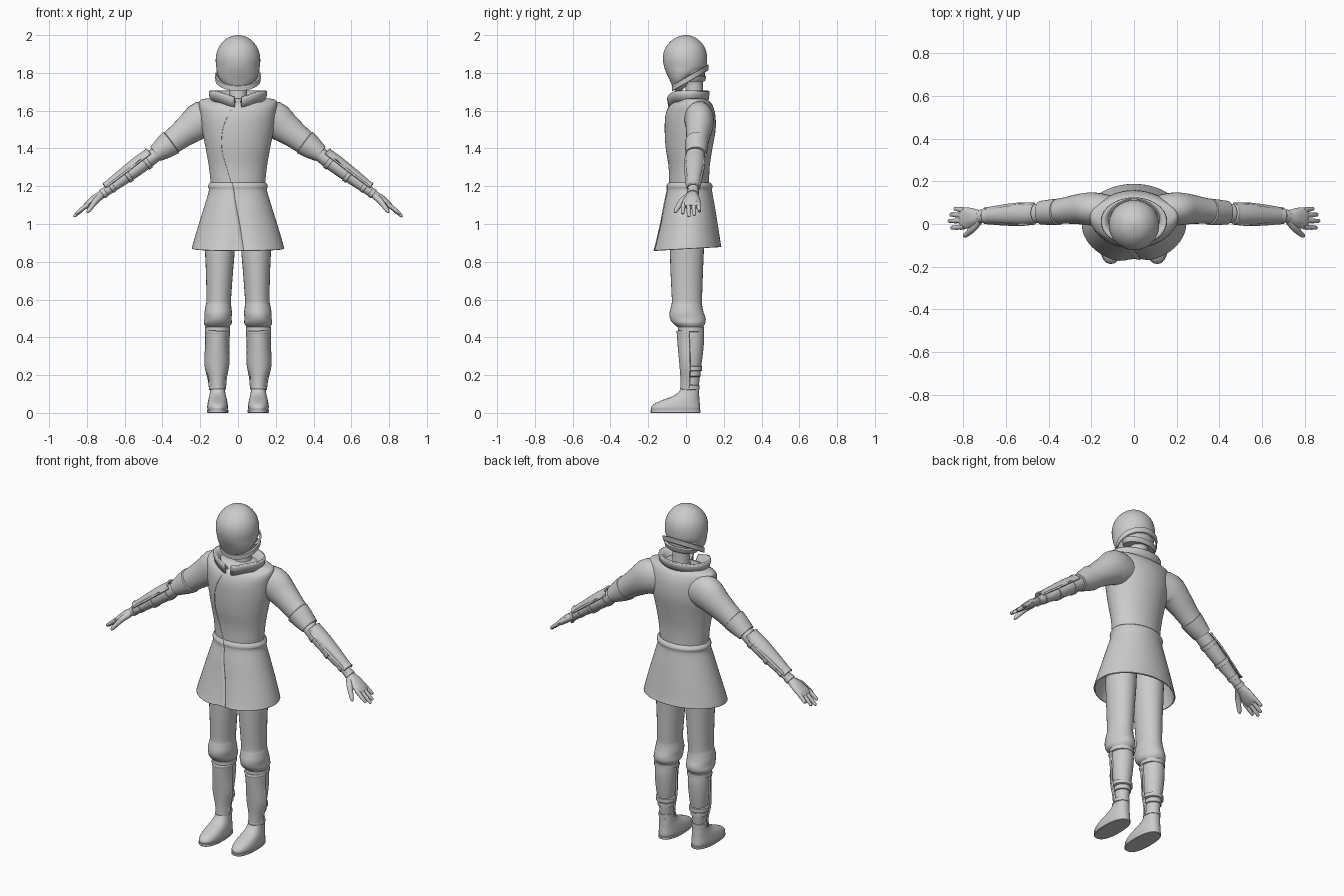
import bpy, bmesh, math
from mathutils import Vector

PI, TAU = math.pi, math.tau
grey = bpy.data.materials.new("plain grey")
grey.diffuse_color = (0.6, 0.6, 0.6, 1)


def skin(name, rings, wrap=True, cap=True, mirror=False, thick=0, panel=0, angle=40):
    """Join rings of points into a surface."""
    bm = bmesh.new()
    vs = [[bm.verts.new(p) for p in r] for r in rings]
    n = len(vs[0])
    faces = []
    for a, b in zip(vs, vs[1:]):
        for i in range(n if wrap else n - 1):
            j = (i + 1) % n
            faces.append(bm.faces.new((a[i], a[j], b[j], b[i])))
    if wrap and cap:
        bm.faces.new(vs[0][::-1])
        bm.faces.new(vs[-1])
        bmesh.ops.recalc_face_normals(bm, faces=bm.faces[:])
    if panel:
        bm.normal_update()
        bmesh.ops.inset_region(bm, faces=faces, thickness=panel, depth=-0.005, use_boundary=True)
    me = bpy.data.meshes.new(name)
    bm.to_mesh(me)
    bm.free()
    ob = bpy.data.objects.new(name, me)
    bpy.context.collection.objects.link(ob)
    me.materials.append(grey)
    bpy.ops.object.select_all(action='DESELECT')
    bpy.context.view_layer.objects.active = ob
    ob.select_set(True)
    bpy.ops.object.shade_smooth_by_angle(angle=math.radians(angle))
    if thick:
        m = ob.modifiers.new("thickness", 'SOLIDIFY')
        m.thickness, m.offset = thick, 0
    if mirror:
        ob.modifiers.new("mirror", 'MIRROR')
    return ob


def smooth(rows, k=4):
    """Add in-between rows on a soft curve through the given rows."""
    out = []
    for i in range(len(rows) - 1):
        p = [rows[max(0, min(len(rows) - 1, i + d))] for d in (-1, 0, 1, 2)]
        for s in range(k):
            t = s / k
            out.append([b + 0.5 * t * (c - a + t * (2 * a - 5 * b + 4 * c - d + t * (3 * (b - c) + d - a)))
                        for a, b, c, d in zip(*p)])
    return out + [list(rows[-1])]


def layers(name, rows, n=40, power=1.0, k=4, **kw):
    """Stack flat ovals: each row is z, centre x, half width, front y, back y."""
    rings = []
    for z, cx, rx, y0, y1 in smooth(rows, k):
        ring = []
        for i in range(n):
            a = TAU * i / n
            s, c = math.sin(a), math.cos(a)
            s = math.copysign(abs(s) ** power, s)
            c = math.copysign(abs(c) ** power, c)
            ring.append((cx + rx * s, (y0 + y1) / 2 - (y1 - y0) / 2 * c, z))
        rings.append(ring)
    return skin(name, rings, **kw)


def tube(name, rows, n=20, arc=None, k=3, **kw):
    """Sweep an oval along a path: each row is x, y, z, radius in y, radius across."""
    rows = smooth(rows, k)
    pts = [Vector(r[:3]) for r in rows]
    a0, a1 = arc or (0, TAU)
    rings = []
    for i, r in enumerate(rows):
        t = (pts[min(i + 1, len(pts) - 1)] - pts[max(i - 1, 0)]).normalized()
        u = Vector((0, 1, 0))
        u = (u - t * u.dot(t)).normalized()
        v = t.cross(u)
        m = n if not arc else n - 1
        rings.append([pts[i] + u * r[3] * math.cos(a0 + (a1 - a0) * j / m)
                      + v * r[4] * math.sin(a0 + (a1 - a0) * j / m) for j in range(n)])
    return skin(name, rings, wrap=not arc, **kw)


def wrapped(name, rows, n=64, lap=0.0, step=0.03, **kw):
    """Overlapping garment: z, half width, front y, back y, x of the front edge."""
    rings = []
    for z, rx, y0, y1, sx in smooth(rows):
        s = math.asin(max(-1, min(1, sx / rx)))
        ring = []
        for i in range(n):
            f = i / (n - 1)
            a = s - lap + f * (TAU + lap)
            g = 1 + step * max(0, f - 0.75) * 4
            ry, dep = (y1 - y0) / 2, max(0, 1.2 - z) / 0.33
            x = rx * g * math.sin(a)
            y = (y0 + y1) / 2 - ry * g * math.cos(a)
            if y < 0:   # soft hollow between the front folds
                y += 0.02 * dep * math.exp(-(x / 0.05) ** 2)
            ring.append((x, y, z + 0.02 * dep * (y - 0.0)  / 0.36))
        rings.append(ring)
    return skin(name, rings, **kw)


# Coat
wrapped("coat_body", [(1.175, .138, -.085, .12, -.02), (1.2, .142, -.09, .122, -.03),
                      (1.3, .153, -.092, .125, -.06), (1.4, .17, -.107, .14, -.085),
                      (1.5, .19, -.113, .157, -.08), (1.58, .2, -.108, .155, -.05),
                      (1.63, .207, -.085, .14, -.02), (1.655, .2, -.045, .12, 0),
                      (1.664, .17, -.03, .10, 0)], step=.015)
wrapped("coat_skirt", [(1.218, .143, -.088, .125, -.03), (1.2, .154, -.098, .137, -.025),
                       (1.175, .15, -.098, .134, -.02), (1.1, .172, -.118, .147, -.01),
                       (1.0, .203, -.14, .163, .01), (.9, .233, -.165, .178, .025),
                       (.868, .241, -.175, .184, .03)], lap=.3, wrap=False, thick=.008)
# Sleeves with turned-back cuffs
tube("sleeve", [(.12, .06, 1.555, .075, .09), (.19, .07, 1.55, .078, .1), (.25, .07, 1.51, .072, .083),
                (.31, .064, 1.465, .063, .07), (.375, .058, 1.415, .056, .062)], n=28, mirror=True)
tube("sleeve_cuff", [(.348, .057, 1.436, .052, .058), (.355, .057, 1.431, .062, .07),
                     (.39, .055, 1.405, .06, .062), (.437, .053, 1.371, .055, .046),
                     (.434, .053, 1.373, .045, .037)], n=28, k=1, mirror=True)

# Stand-up collar, open at the front
rim = []
for dr, z in ((-.012, 1.63), (.0, 1.655), (.018, 1.68), (.038, 1.703)):
    ring = []
    for i in range(41):
        a = -PI / 2 + .12 + (TAU - .24) * i / 40
        dip = max(0, -math.sin(a)) ** 6 * .032
        ring.append(((.112 + dr) * math.cos(a), .012 + (.078 + dr * .8) * math.sin(a), z - dip))
    rim.append(ring)
skin("collar", rim, wrap=False, thick=.01)
# Folded outer collar
skin("collar_fold", [[(p[0] * s, .012 + (p[1] - .012) * s, p[2] + h) for p in rim[3]]
                     for s, h in ((1, 0), (1.015, -.012), (.95, -.055))], wrap=False, thick=.006)

# Head, neck and closed face helmet
layers("neck", [(1.62, 0, .052, -.01, .098), (1.72, 0, .048, -.002, .09), (1.76, 0, .055, -.01, .09),
                (1.79, 0, .095, -.04, .1), (1.83, 0, .1, -.06, .1)], n=28)
layers("helmet", [(1.705, 0, .022, -.058, -.025), (1.73, 0, .062, -.072, .0), (1.765, 0, .094, -.088, .03),
                  (1.8, 0, .11, -.104, .078), (1.83, 0, .115, -.115, .107), (1.87, 0, .118, -.122, .112),
                  (1.91, 0, .112, -.118, .108), (1.945, 0, .096, -.101, .093), (1.975, 0, .069, -.072, .066),
                  (1.992, 0, .04, -.04, .038), (2.0, 0, .008, -.01, .01)], n=48)
band = []
for s, h in ((.98, -.02), (1.03, -.018), (1.05, .01), (.98, .012)):
    band.append([(.116 * s * math.cos(TAU * i / 48),
                  .022 + .093 * s * math.sin(TAU * i / 48),
                  1.765 + .58 * (.022 + .093 * s * math.sin(TAU * i / 48)) + h) for i in range(48)])
skin("helmet_jaw_band", band, cap=False)
layers("helmet_back_strap", [(1.755, 0, .095, -.02, .098), (1.76, 0, .1, -.02, .103),
                             (1.782, 0, .106, -.02, .106), (1.786, 0, .1, -.02, .1)], k=1)

# Forearms
A, D = Vector((.43, .05, 1.372)), Vector((.28, -.013, -.208))


def on_arm(f, ry, rv, lift=0):
    p = A + D * f + Vector((.6, 0, .8)) * lift
    return (*p, ry, rv)


tube("forearm", [on_arm(-.1, .042, .036), on_arm(.2, .046, .04), on_arm(.5, .042, .037),
                 on_arm(.8, .031, .029), on_arm(1.02, .026, .023)], mirror=True)
tube("forearm_guard", [on_arm(.08, .05, .047, .008), on_arm(.3, .054, .05, .007), on_arm(.6, .048, .046, .006),
                       on_arm(.93, .036, .036, .008)], arc=(PI / 2 - 1.35, PI / 2 + 1.35),
     n=15, panel=.009, thick=.008, mirror=True)
for name, f, r in (("elbow_strap", .2, .049), ("forearm_strap", .55, .045), ("wrist_strap", .85, .034),
                   ("glove_cuff", 1.0, .031)):
    tube(name, [on_arm(f - .035, r - .006, r - .01), on_arm(f - .03, r, r - .004),
                on_arm(f + .03, r, r - .004), on_arm(f + .035, r - .006, r - .01)], k=1, mirror=True)

# Hands
tube("palm", [(.69, .037, 1.178, .02, .019), (.72, .036, 1.157, .028, .021), (.755, .032, 1.133, .043, .021),
              (.79, .028, 1.107, .05, .019), (.812, .027, 1.09, .046, .012)], mirror=True)
tube("knuckle_plate", [(.735, .035, 1.163, .022, .008), (.765, .033, 1.142, .034, .01),
                       (.795, .03, 1.118, .036, .007)], n=12, mirror=True)
for name, y, tip, dz in (("little_finger", .069, .842, .002), ("ring_finger", .042, .862, -.002),
                         ("middle_finger", .014, .87, -.002), ("index_finger", -.017, .858, .004)):
    b = Vector((.795, y * .9 + .002, 1.104))
    e = Vector((tip, y * 1.05, 1.104 - (tip - .795) * .85 + dz))
    tube(name, [(*b.lerp(e, f), r, r) for f, r in
                ((0, .013), (.3, .0125), (.36, .011), (.62, .0115), (.68, .01), (.93, .009), (1, .004))],
         n=10, k=1, mirror=True)
tube("thumb", [(.725, .015, 1.148, .018, .018), (.752, -.018, 1.123, .018, .016), (.774, -.04, 1.094, .014, .013),
               (.79, -.053, 1.072, .011, .011), (.797, -.058, 1.06, .005, .005)], n=12, mirror=True)

# Trouser legs with loose knees
layers("trouser_leg", [(1.05, .095, .082, -.085, .1), (.87, .096, .079, -.085, .095), (.75, .098, .072, -.082, .09),
                       (.6, .102, .065, -.075, .085), (.565, .104, .068, -.079, .086), (.53, .105, .073, -.087, .094),
                       (.5, .106, .072, -.085, .104), (.475, .107, .074, -.07, .102), (.455, .108, .062, -.045, .09)],
       n=28, mirror=True)
# Lower legs
layers("lower_leg", [(.48, .108, .056, -.035, .088), (.4, .109, .06, -.03, .096), (.3, .11, .054, -.022, .088),
                     (.2, .109, .04, -.014, .074), (.12, .108, .036, -.018, .068), (.06, .108, .04, -.035, .072)],
       n=28, mirror=True)
tube("shin_guard", [(.108, .03, .435, .08, .064), (.11, .032, .36, .077, .061), (.112, .032, .26, .068, .064),
                    (.11, .03, .18, .06, .048), (.108, .026, .122, .056, .042)],
     arc=(PI - 1.4, PI + 1.4), n=15, panel=.011, thick=.009, mirror=True)
for name, z, rx, y0, y1 in (("boot_top_band", .443, .067, -.042, .096), ("calf_strap", .235, .056, -.02, .086),
                            ("calf_lower_strap", .205, .046, -.015, .078), ("ankle_strap", .135, .043, -.025, .072)):
    layers(name, [(z - .014, .109, rx - .006, y0 + .006, y1 - .006), (z - .011, .109, rx, y0, y1),
                  (z + .011, .109, rx, y0, y1), (z + .014, .109, rx - .006, y0 + .006, y1 - .006)],
           n=28, k=1, mirror=True)

# Boots and soles
layers("boot", [(.012, .108, .052, -.183, .073), (.03, .108, .055, -.185, .075), (.05, .108, .053, -.165, .073),
                (.07, .108, .049, -.12, .071), (.09, .108, .044, -.068, .07), (.115, .108, .04, -.035, .069),
                (.15, .108, .037, -.02, .07)], n=32, power=.85, mirror=True)
layers("boot_sole", [(0, .108, .054, -.184, .074), (.003, .108, .057, -.187, .077),
                     (.014, .108, .057, -.187, .077), (.016, .108, .053, -.182, .073)],
       n=32, power=.85, k=1, mirror=True)
